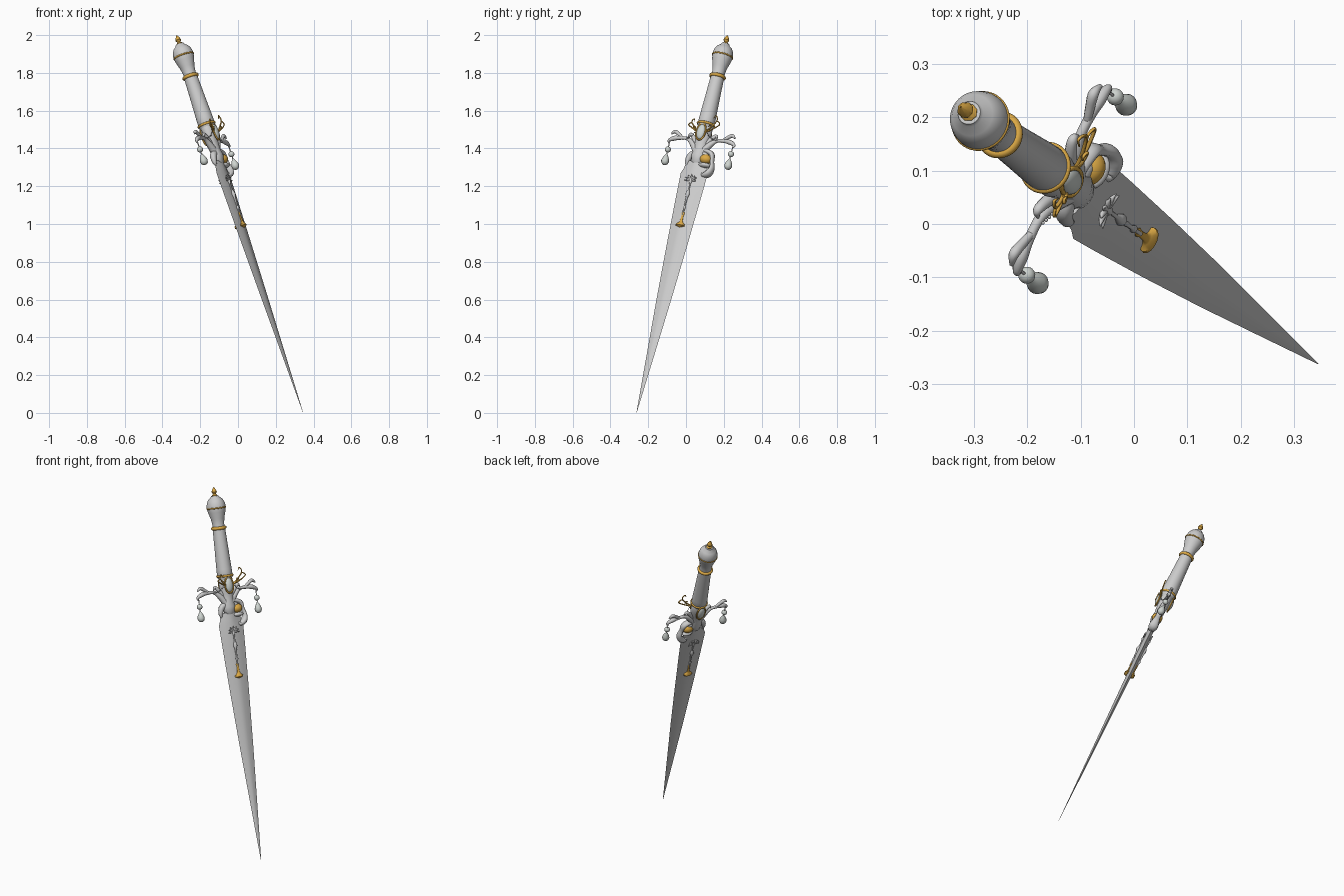
import bpy, bmesh, math
from mathutils import Vector, Matrix

if "Cube" in bpy.data.objects:
    bpy.data.objects.remove(bpy.data.objects["Cube"])

# Dagger frame: local X = guard direction, -Y = front face, Z = tip to pommel
TIP = Vector((0.345, -0.262, 0.0))
AXIS = Vector((-0.67, 0.482, 2.0))
K = AXIS.length / 2.0          # world height -> distance along the blade
A = AXIS.normalized()
W = Vector((0.441, 0.895, -0.06))
W = (W - A * W.dot(A)).normalized()
Y = A.cross(W)
FRAME = Matrix.Translation(TIP) @ Matrix((W, Y, A)).transposed().to_4x4()


def material(name, rgb):
    m = bpy.data.materials.new(name)
    m.diffuse_color = (*rgb, 1)
    m.use_nodes = True
    m.node_tree.nodes["Principled BSDF"].inputs["Base Color"].default_value = m.diffuse_color
    return m


GOLD = material("gold", (0.72, 0.40, 0.06))
PEARL = material("pearl", (0.62, 0.66, 0.63))


def finish(name, bm, mat=None, angle=40):
    bmesh.ops.recalc_face_normals(bm, faces=bm.faces)
    me = bpy.data.meshes.new(name)
    bm.to_mesh(me)
    bm.free()
    me.polygons.foreach_set("use_smooth", [True] * len(me.polygons))
    me.set_sharp_from_angle(angle=math.radians(angle))
    if mat:
        me.materials.append(mat)
    ob = bpy.data.objects.new(name, me)
    bpy.context.collection.objects.link(ob)
    ob.matrix_world = FRAME
    return ob


def loft(bm, rings):
    """Skin a list of equal point rings and cap both ends."""
    vs = [[bm.verts.new(p) for p in r] for r in rings]
    n = len(vs[0])
    for a, b in zip(vs, vs[1:]):
        for i in range(n):
            bm.faces.new((a[i], a[(i + 1) % n], b[(i + 1) % n], b[i]))
    bm.faces.new(vs[0])
    bm.faces.new(vs[-1])


def lathe(name, prof, mat=None, seg=32, x=0, y=0, flat=1.0):
    bm = bmesh.new()
    loft(bm, [[(x + max(r, .0004) * math.cos(2 * math.pi * i / seg),
                y + flat * max(r, .0004) * math.sin(2 * math.pi * i / seg), z * K)
               for i in range(seg)] for r, z in prof])
    return finish(name, bm, mat)


def ring(name, R, r, z, mat=GOLD):
    prof = [(R + r * math.cos(a), z + r * math.sin(a))
            for a in [2 * math.pi * i / 10 - math.pi for i in range(11)]]
    return lathe(name, prof, mat, 40)


def ellipsoid(name, c, s, mat=None):
    bm = bmesh.new()
    bmesh.ops.create_uvsphere(bm, u_segments=24, v_segments=14, radius=1)
    bmesh.ops.transform(bm, verts=bm.verts, matrix=Matrix.Translation((c[0], c[1], c[2] * K))
                        @ Matrix.Diagonal((*s, 1)))
    return finish(name, bm, mat)


def tube(name, pts, mat=None, seg=10, flat=1.0, cyclic=False):
    """Smooth tapering tube through (x, y, height, radius) points."""
    P = [Vector((x, y, z * K, r)) for x, y, z, r in pts]
    path = []
    for i in range(len(P) - 1):
        a, b, c, d = P[max(i - 1, 0)], P[i], P[i + 1], P[min(i + 2, len(P) - 1)]
        for j in range(6):
            t = j / 6
            path.append(0.5 * (2 * b + (c - a) * t + (2 * a - 5 * b + 4 * c - d) * t * t
                               + (3 * b - a - 3 * c + d) * t ** 3))
    path.append(P[-1])
    rings = []
    for i, p in enumerate(path):
        d = (path[min(i + 1, len(path) - 1)] - path[max(i - 1, 0)]).to_3d().normalized()
        u = Vector((0, 1, 0)).cross(d).normalized()
        v = d.cross(u)
        rings.append([p.to_3d() + p.w * (u * math.cos(q) + v * flat * math.sin(q))
                      for q in [2 * math.pi * k / seg for k in range(seg)]])
    bm = bmesh.new()
    loft(bm, rings)
    return finish(name, bm, mat, 60)


# Blade: lens section tapering to the point
bm = bmesh.new()
rows = []
for z, w, t in [(0.0, .0008, .0006), (.3, .022, .005), (.6, .043, .009), (.9, .061, .013),
                (1.15, .074, .017), (1.265, .079, .018), (1.29, .068, .018), (1.33, .06, .018)]:
    us = [1, .6, .25, 0, -.25, -.6, -1]
    top = [(w * u, t * (1 - abs(u) ** 1.5), z * K) for u in us]
    bot = [(w * u, -t * (1 - abs(u) ** 1.5), z * K) for u in us[-2:0:-1]]
    rows.append(top + bot)
loft(bm, rows)
finish("blade", bm, None, 35)

# Grip, pommel and their gold fittings
lathe("grip", [(.03, 1.49), (.045, 1.52), (.044, 1.56), (.040, 1.66), (.036, 1.78)])
lathe("pommel", [(.036, 1.775), (.034, 1.80), (.039, 1.83), (.050, 1.865), (.055, 1.888),
                 (.0545, 1.90), (.050, 1.918), (.040, 1.934), (.025, 1.945), (.022, 1.952), (0, 1.953)])
lathe("finial", [(.016, 1.95), (.017, 1.955), (.009, 1.962), (.016, 1.973), (.012, 1.984), (0, 2.0)], GOLD, 8)
ring("pommel_band", .0535, .004, 1.888)
ring("neck_ring", .036, .009, 1.78)
ring("grip_collar", .044, .006, 1.525)

# Guard body and sheath over the blade shoulder
lathe("guard_body", [(0, 1.30), (.03, 1.325), (.04, 1.36), (.032, 1.39), (.036, 1.43),
                     (.044, 1.47), (.042, 1.51), (.03, 1.53)], None, 28, 0, 0, .8)

# Mirrored quillons with leaf ends, bead chains and pearl drops
for s, side in ((1, "right"), (-1, "left")):
    tube("quillon_" + side, [(s * .005, 0, 1.365, .022), (s * .045, 0, 1.415, .017),
                             (s * .085, 0, 1.445, .010), (s * .13, 0, 1.447, .010),
                             (s * .165, 0, 1.443, .013), (s * .192, 0, 1.43, .008), (s * .19, 0, 1.415, .003)])
    tube("leaf_" + side, [(s * .11, 0, 1.443, .007), (s * .14, 0, 1.463, .009),
                          (s * .168, 0, 1.478, .010), (s * .188, 0, 1.465, .004)])
    tube("inner_leaf_" + side, [(s * .02, 0, 1.41, .014), (s * .05, 0, 1.45, .012),
                                (s * .075, 0, 1.47, .009), (s * .085, 0, 1.455, .003)])
    tube("collar_lobe_" + side, [(s * .01, 0, 1.375, .018), (s * .045, 0, 1.36, .018),
                                 (s * .058, 0, 1.325, .012), (s * .05, 0, 1.30, .003)])
    tube("pearl_link_" + side, [(s * .187, 0, 1.43, .003), (s * .187, 0, 1.36, .003)], None, 6)
    ellipsoid("small_pearl_" + side, (s * .187, 0, 1.382), (.016, .016, .016), PEARL)
    lathe("drop_pearl_" + side, [(0, 1.30), (.011, 1.303), (.018, 1.310), (.021, 1.321), (.018, 1.334),
                                 (.010, 1.348), (.004, 1.358), (0, 1.364)], PEARL, 20, s * .187)

# Gold egg held by a curling grey hook on one side
ellipsoid("gold_egg", (.048, 0, 1.345), (.034, .031, .027), GOLD)
tube("egg_hook", [(.03, 0, 1.39, .012), (.075, 0, 1.375, .013), (.088, 0, 1.335, .010), (.095, 0, 1.30, .014),
                  (.082, 0, 1.272, .018), (.055, 0, 1.262, .012), (.05, 0, 1.28, .004)], None, 12, 1.5)
ellipsoid("egg_seat", (.05, 0, 1.312), (.036, .026, .014))

# Gems, gold frames and blade ornaments on both faces
for s, face in ((-1, "front"), (1, "back")):
    ellipsoid("gem_" + face, (0, s * .036, 1.475), (.024, .016, .042), PEARL)
    tube("gem_frame_" + face, [(.027 * math.sin(a), s * .038, 1.475 + .043 * math.cos(a), .0045)
                               for a in [2 * math.pi * i / 12 for i in range(13)]], GOLD, 8)
    y = s * .019
    for i in range(7):
        a = math.radians(-105 + 35 * i)
        tube(f"star_ray_{face}_{i}", [(0, y, 1.228, .004),
                                      (.018 * math.sin(a), y, 1.228 + .014 * math.cos(a), .006),
                                      (.036 * math.sin(a), y + s * .006, 1.228 + .026 * math.cos(a), .001)], None, 6)
    lathe("ornament_rod_" + face, [(.004, 1.235), (.009, 1.22), (.004, 1.205), (.004, 1.175), (.008, 1.165),
                                   (.012, 1.15), (.006, 1.135), (.004, 1.09), (.008, 1.08), (.004, 1.07),
                                   (.004, 1.04)], None, 12, 0, y)
    lathe("ornament_foot_" + face, [(.005, 1.058), (.009, 1.05), (.006, 1.035), (.008, 1.01), (.014, 1.0),
                                    (.025, .993), (.026, .985), (.012, .980), (0, .976)], GOLD, 14, 0, y * .9, .55)

# Gold filigree tendrils beside the gem, larger on one side
for s, g in ((1, 1.0), (-1, .7)):
    for i, (dx, dz) in enumerate(((.105, .055), (.085, .085), (.06, .03))):
        tube(f"tendril_{'left' if s < 0 else 'right'}_{i}",
             [(s * .025, -.032, 1.475, .004), (s * g * dx * .6, -.042, 1.475 + g * dz * .25, .004),
              (s * g * dx, -.05, 1.475 + g * dz * .7, .0035), (s * g * dx * .85, -.05, 1.475 + g * dz, .003),
              (s * g * dx * .72, -.05, 1.475 + g * dz * .8, .0015)], GOLD, 6)

# Fine bead strand swinging from the gem to each arm
for s in (1, -1):
    for i in range(9):
        t = i / 8
        ellipsoid(f"strand_bead_{s}_{i}", (s * (.03 + .06 * t), -.035 + .025 * t, 1.48 - .035 * t - .05 * t * (1 - t)),
                  (.0032,) * 3)
